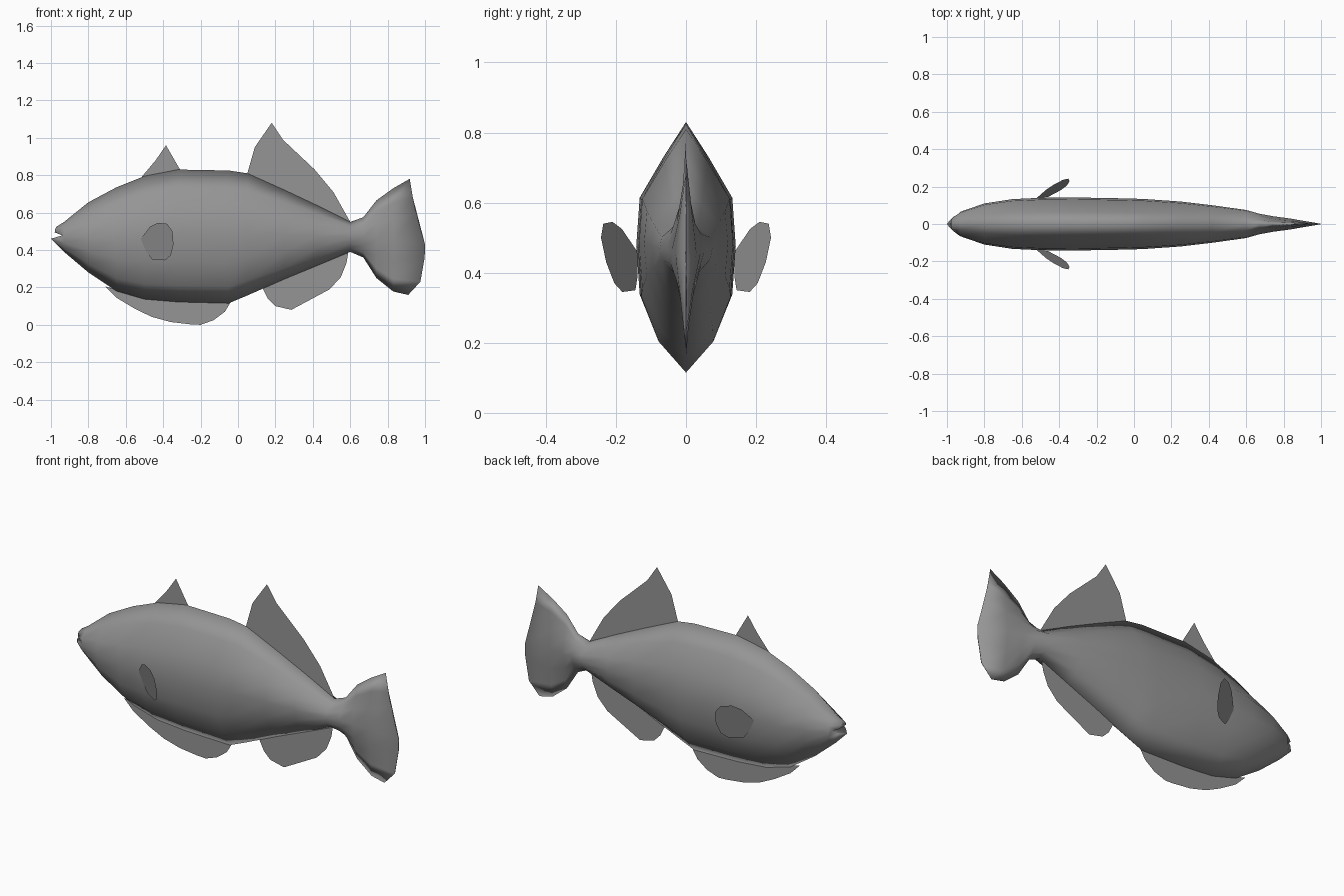
import bpy
import bmesh

if "Cube" in bpy.data.objects:
    bpy.data.objects.remove(bpy.data.objects["Cube"])

grey = bpy.data.materials.new("grey")
grey.diffuse_color = (0.3, 0.3, 0.3, 1)
grey.use_nodes = True
grey.node_tree.nodes["Principled BSDF"].inputs["Base Color"].default_value = grey.diffuse_color


def finish(name, bm, smooth=False):
    mesh = bpy.data.meshes.new(name)
    bm.to_mesh(mesh)
    bm.free()
    mesh.materials.append(grey)
    for p in mesh.polygons:
        p.use_smooth = smooth
    obj = bpy.data.objects.new(name, mesh)
    bpy.context.collection.objects.link(obj)
    return obj


# Half cross-section: (width fraction, height fraction), top to bottom
HALF = [(0, 1), (.45, .72), (.93, .39), (1, 0), (.93, -.39), (.57, -.75), (0, -1)]

# Body stations: x, top, bottom, half width, how diamond-shaped the section is
STATIONS = [
    (-.93, .55, .39, .065, 0), (-.8, .655, .28, .11, 0), (-.65, .735, .18, .133, 0),
    (-.5, .795, .137, .14, 0), (-.32, .83, .122, .142, 0), (-.05, .825, .115, .137, 0),
    (.05, .81, .157, .134, 0), (.25, .72, .245, .12, 0), (.42, .64, .315, .1, 0),
    (.6, .55, .39, .075, 0), (.67, .575, .36, .055, .4), (.74, .665, .25, .042, .9),
    (.83, .73, .178, .03, 1),
]
# Lips (x, half width, z) and trailing edge of the tail (x, half width, z)
LIPS = [(-.97, 0, .525), (-.978, .02, .51), (-.97, .035, .49), (-.94, .05, .478),
        (-.97, .035, .465), (-.985, .02, .45), (-.965, 0, .425)]
TAIL = [(.918, 0, .78), (.935, .001, .68), (.952, .001, .59), (1, .001, .43),
        (.998, .001, .36), (.975, .001, .23), (.91, 0, .16)]


def station(x, top, bottom, width, sharp):
    mid, half = (top + bottom) / 2, (top - bottom) / 2
    return [(x, width * (w + (1 - abs(t) - w) * sharp), mid + half * t) for w, t in HALF]


# Body and tail lofted as one skin
bm = bmesh.new()
rings = []
for half in [LIPS] + [station(*s) for s in STATIONS] + [TAIL]:
    pts = half + [(x, -y, z) for x, y, z in half[-2:0:-1]]
    rings.append([bm.verts.new(p) for p in pts])
n = len(rings[0])
for a, b in zip(rings, rings[1:]):
    for i in range(n):
        j = (i + 1) % n
        bm.faces.new((a[i], a[j], b[j], b[i]))
# Mouth: protruding lip fronts with a notch between them
upper = bm.verts.new((-.98, 0, .495))
notch = bm.verts.new((-.94, 0, .478))
lower = bm.verts.new((-1, 0, .46))
lip = rings[0]
for side in (1, -1):
    r = [lip[(side * i) % n] for i in range(7)]
    for tri in ((r[0], r[1], upper), (r[1], r[2], upper), (r[2], r[3], notch, upper),
                (r[3], r[4], lower, notch), (r[4], r[5], lower), (r[5], r[6], lower)):
        bm.faces.new(tri)
bm.faces.new(rings[-1])
bmesh.ops.recalc_face_normals(bm, faces=bm.faces)
finish("body", bm, True)


def fin(name, outline, place=lambda x, z: 0):
    bm = bmesh.new()
    f = bm.faces.new([bm.verts.new((x, place(x, z), z)) for x, z in outline])
    bmesh.ops.triangulate(bm, faces=[f])
    return finish(name, bm)


# Flat fins on the centre line
fin("front_dorsal_fin", [(-.52, .785), (-.44, .88), (-.385, .96), (-.36, .88), (-.31, .83),
                         (-.4, .79)])
fin("rear_dorsal_fin", [(.05, .81), (.09, .95), (.18, 1.08), (.24, .99), (.41, .83),
                        (.51, .71), (.6, .55), (.3, .66)])
fin("anal_fin", [(.13, .2), (.16, .14), (.2, .1), (.285, .08), (.36, .12), (.49, .19),
                 (.55, .255), (.58, .33), (.59, .39), (.4, .33)])
fin("belly_fin", [(-.71, .205), (-.65, .145), (-.55, .085), (-.46, .042), (-.36, .015),
                  (-.25, .002), (-.2, 0), (-.13, .025), (-.07, .07), (-.04, .12),
                  (-.3, .14), (-.5, .15)])

# Paired side fins, slanted out from the flanks
SIDE = [(-.52, .46), (-.47, .525), (-.43, .545), (-.38, .54), (-.35, .5), (-.345, .43),
        (-.36, .37), (-.39, .345), (-.46, .35), (-.49, .39)]
for name, s in (("left_side_fin", -1), ("right_side_fin", 1)):
    fin(name, SIDE, lambda x, z: s * (.186 + .55 * (x + .43) + .25 * (z - .45)))
